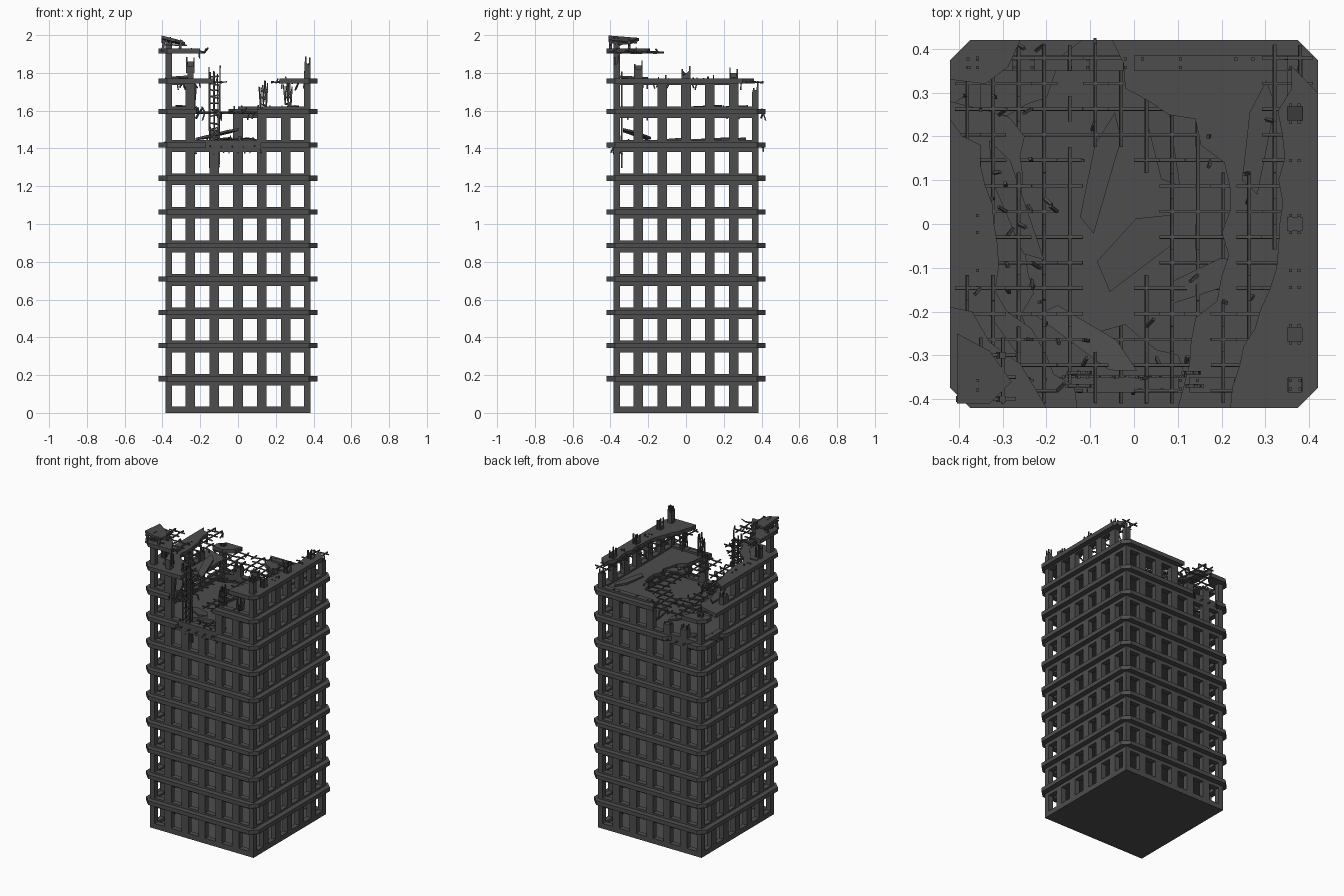
import bpy, bmesh, math, random
from mathutils import Vector

if "Cube" in bpy.data.objects:
    bpy.data.objects.remove(bpy.data.objects["Cube"])

random.seed(11)
W, T, E, CH = 0.385, 0.035, 0.42, 0.045      # wall line, wall thickness, ledge edge, ledge chamfer
PITCH, PIER, SLAB = 0.126, 0.051, 0.027
LEVELS = [0, .181, .356, .532, .709, .886, 1.064, 1.242, 1.418, 1.596, 1.757, 1.915]
concrete = bpy.data.materials.new("dark_concrete")
concrete.diffuse_color = (0.075, 0.075, 0.075, 1)
concrete.use_nodes = True
concrete.node_tree.nodes["Principled BSDF"].inputs["Base Color"].default_value = concrete.diffuse_color


def box(bm, lo, hi):
    v = [bm.verts.new((x, y, z)) for z in (lo[2], hi[2])
         for x, y in ((lo[0], lo[1]), (hi[0], lo[1]), (hi[0], hi[1]), (lo[0], hi[1]))]
    for f in ((3, 2, 1, 0), (4, 5, 6, 7), (0, 1, 5, 4), (1, 2, 6, 5), (2, 3, 7, 6), (3, 0, 4, 7)):
        bm.faces.new([v[i] for i in f])
    return v


def rod(bm, a, b, r=0.0035):
    a, b = Vector(a), Vector(b)
    d = (b - a).normalized()
    s = d.cross(Vector((0.3, 0.1, 1)) if abs(d.z) < .9 else Vector((1, 0, 0))).normalized() * r
    t = d.cross(s)
    lo, hi = ([bm.verts.new(p + o) for o in (s + t, t - s, -s - t, s - t)] for p in (a, b))
    for i in range(4):
        j = (i + 1) % 4
        bm.faces.new((lo[i], lo[j], hi[j], hi[i]))
    bm.faces.new(lo[::-1])
    bm.faces.new(hi)


def plate(bm, pts, z, t=SLAB, tilt=(0, 0)):
    """Extruded outline, optionally tilted about its first point."""
    x0, y0 = pts[0]
    zz = lambda x, y: z + (x - x0) * tilt[0] + (y - y0) * tilt[1]
    lo = [bm.verts.new((x, y, zz(x, y) - t / 2)) for x, y in pts]
    hi = [bm.verts.new((x, y, zz(x, y) + t / 2)) for x, y in pts]
    for i in range(len(pts)):
        j = (i + 1) % len(pts)
        bm.faces.new((lo[i], lo[j], hi[j], hi[i]))
    bm.faces.new(lo[::-1])
    bm.faces.new(hi)


def finish(bm, name):
    bmesh.ops.recalc_face_normals(bm, faces=bm.faces[:])
    bmesh.ops.triangulate(bm, faces=[f for f in bm.faces if len(f.verts) > 4])
    me = bpy.data.meshes.new(name)
    bm.to_mesh(me)
    bm.free()
    me.materials.append(concrete)
    bpy.context.collection.objects.link(bpy.data.objects.new(name, me))


def jag(pts):
    """Break up the inner edges of a slab outline."""
    out = []
    for i, p in enumerate(pts):
        q = pts[(i + 1) % len(pts)]
        out.append(p)
        same = any(abs(p[k] - q[k]) < .01 and abs(p[k]) > E - .01 for k in (0, 1))
        d = Vector((q[0] - p[0], q[1] - p[1]))
        if not same and d.length > 0.09:
            n = Vector((-d.y, d.x)).normalized()
            for k in range(1, int(d.length / .045)):
                m = Vector(p) + d * (k / int(d.length / .045)) + n * random.uniform(-.022, .022)
                out.append((max(-E, min(E, m.x)), max(-E, min(E, m.y))))
    return out


def inside(pts, x, y):
    hit = False
    for i, (ax, ay) in enumerate(pts):
        bx, by = pts[i - 1]
        if (ay > y) != (by > y) and x < (bx - ax) * (y - ay) / (by - ay) + ax:
            hit = not hit
    return hit


# walls: pier heights along each side
tops = {"front": [1.96, 1.86, 1.40, 1.40, 1.60, 1.62, 1.86],
        "back": [1.60, 1.50, 1.50, 1.60, 1.60, 1.60, 1.70],
        "left": [1.96, 1.84, 1.76, 1.76, 1.66, 1.42, 1.60],
        "right": [1.80, 1.82, 1.76, 1.81, 1.76, 1.80, 1.71]}


def side_box(bm, side, u0, u1, z0, z1):
    a, b = (-W, -W + T) if side in ("front", "left") else (W - T, W)
    if side in ("front", "back"):
        return box(bm, (u0, a, z0), (u1, b, z1))
    return box(bm, (a, u0, z0), (b, u1, z1))


bars = bmesh.new()
for side, h in tops.items():
    bm = bmesh.new()
    for i in range(7):
        u = (i - 3) * PITCH
        u0, u1 = u - PIER / 2, u + PIER / 2
        if i in (0, 6):
            u0, u1 = (-W, -W + .033) if i == 0 else (W - .033, W)
        side_box(bm, side, u0, u1, 0, min(h[i], 1.757))
        # slim broken stub above the tenth floor, with a slanted top
        if h[i] > 1.77:
            m = (u0 + u1) / 2
            v = side_box(bm, side, m - .016, m + .016, 1.757, h[i])
            for k in random.sample((4, 5, 6, 7), 2):
                v[k].co.z -= .025
        # bare reinforcement out of the pier
        for k in range(4):
            a = -W + .008 + (T - .016) * (k % 2)
            a = a if side in ("front", "left") else -a
            uu = u0 + .006 + (u1 - u0 - .012) * (k // 2)
            p = (uu, a) if side in ("front", "back") else (a, uu)
            rod(bars, (*p, h[i] - .06), (*p, h[i] + random.uniform(.005, .03)))
    # spandrels above and below the windows
    for i in range(6):
        u0, u1 = (i - 3) * PITCH, (i - 2) * PITCH
        if i == 0: u0 = -W
        if i == 5: u1 = W
        lim = min(h[i], h[i + 1])
        for k, z in enumerate(LEVELS[:10]):
            if lim > z - .03:
                side_box(bm, side, u0, u1, max(0, z - .036), z + (.035 if k == 0 else .026))
        if lim > 1.75:
            side_box(bm, side, u0, u1, 1.735, 1.757)
    finish(bm, side + "_wall")
finish(bars, "pier_rebar")

# intact floor slabs with chamfered corners
full = [(-E + CH, -E), (E - CH, -E), (E, -E + CH), (E, E - CH),
        (E - CH, E), (-E + CH, E), (-E, E - CH), (-E, -E + CH)]
bm = bmesh.new()
plate(bm, [(-W, -W), (W, -W), (W, W), (-W, W)], .008, .016)
for z in LEVELS[1:8]:
    plate(bm, full, z)
finish(bm, "floor_slabs")

# broken floor slabs, each with its exposed reinforcement mesh
FL, FR = [(-E, -E + CH), (-E + CH, -E)], [(E - CH, -E), (E, -E + CH)]
BR, BL = [(E, E - CH), (E - CH, E)], [(-E + CH, E), (-E, E - CH)]
broken = [
    (8, FL + [(-.17, -E), (-.15, -.28), (-.02, -.23), (.1, -.3), (.12, -E)] + FR + BR
     + [(-.12, E), (-.2, .29), (-.34, .25), (-E, .14)]),
    (8, BL + [(-E, .27), (-.36, .31), (-.3, E)]),
    (9, FL + [(-.22, -E), (-.24, -.25), (-.27, .02), (-.25, .2), (-.34, .26), (-E, .28)]),
    (9, [(.1, -E)] + FR + BR + [(-.05, E), (-.02, .31), (.14, .24), (.22, .08), (.2, -.12), (.13, -.27)]),
    (9, BL + [(-E, .33), (-.34, .32), (-.26, E)]),
    (10, FL + [(-.13, -E), (-.2, -.3), (-.29, -.2), (-.32, .0), (-.35, .18), (-E, .24)]),
    (10, [(.22, -E)] + FR + [(E, .3), (.36, .36), (.33, .1), (.31, -.15), (.25, -.28)]),
    (11, FL + [(-.2, -E), (-.26, -.32), (-.33, -.27), (-.37, -.2), (-E, -.19)])]
step = .0585
for n, (lv, pts) in enumerate(broken):
    z, bm, rb = LEVELS[lv], bmesh.new(), bmesh.new()
    reach = .11 if lv < 10 else .065
    plate(bm, jag(pts), z)
    finish(bm, f"broken_slab_{n + 1}")
    near = lambda x, y: any(inside(pts, x + dx, y + dy) for dx in (-reach, 0, reach) for dy in (-reach, 0, reach))
    for a in range(-6, 8):
        for b in range(-7, 7):
            for ax in (0, 1):
                p, q = [a * step - .03, b * step], [a * step - .03, (b + 1) * step]
                if ax: p, q = p[::-1], q[::-1]
                m = ((p[0] + q[0]) / 2, (p[1] + q[1]) / 2)
                if all(inside(pts, *c) for c in (p, q, m)):
                    continue
                if near(*m) and max(map(abs, p + q)) < E:
                    sag = [z - (0 if inside(pts, *c) else .007) + random.uniform(-.004, .004) for c in (p, q)]
                    rod(rb, (*p, sag[0]), (*q, sag[1]))
                    # bent bar ends, up or down
                    if random.random() < .2:
                        rod(rb, (*q, sag[1]), (q[0] + random.uniform(-.02, .02), q[1] + random.uniform(-.02, .02),
                                               sag[1] + random.choice((-.04, -.03, .02, .03))))
    finish(rb, f"slab_rebar_{n + 1}")

# standing and hanging bar cages around the front gap
bm = bmesh.new()
for x0, x1, y0, z0, z1 in ((-.16, .12, -.38, 1.37, 1.46), (-.15, -.1, -.37, 1.29, 1.83), (.12, .15, -.37, 1.6, 1.75),
                           (.25, .28, -.37, 1.6, 1.75), (-.27, -.23, -.37, 1.6, 1.76)):
    cols = max(2, round((x1 - x0) / .028))
    for d in (0, .03):
        y = y0 + d
        for i in range(cols + 1):
            x = x0 + (x1 - x0) * i / cols
            rod(bm, (x, y, z0 + random.uniform(0, .04)), (x + random.uniform(-.01, .01), y, z1 + random.uniform(-.04, .01)))
        for k in range(1, int((z1 - z0) / .035)):
            rod(bm, (x0, y, z0 + k * .035), (x1, y, z0 + k * .035 + random.uniform(-.012, .012)))
finish(bm, "hanging_rebar")

# remains of the topmost corner
bm = bmesh.new()
for x, y in ((-.4, -.4), (-.31, -.4), (-.4, -.3), (-.31, -.3)):
    rod(bm, (x, y, 1.915), (x + .01, y, 1.975), .007)
plate(bm, [(-.405, -.41), (-.33, -.41), (-.28, -.36), (-.33, -.29), (-.405, -.25)], 1.99, .016, (-.25, -.08))
for k in range(3):
    rod(bm, (-.4, -.4 + k * .05, 1.95), (-.27, -.4 + k * .05, 1.945))
    rod(bm, (-.4 + k * .05, -.41, 1.97), (-.4 + k * .05, -.26, 1.96))
finish(bm, "top_corner")

# fallen slab pieces lying on the broken floors
bm = bmesh.new()
for x, y, z, l, w, ang, tl in ((-.1, -.26, 1.45, .26, .06, -35, .2), (.17, -.12, 1.58, .2, .06, 20, .1),
                               (-.28, .05, 1.61, .3, .05, 110, .05), (-.08, .12, 1.44, .28, .05, 75, .05),
                               (.06, .2, 1.44, .24, .05, 100, .05), (.28, .2, 1.61, .26, .05, 80, .05),
                               (-.31, -.28, 1.77, .2, .06, -60, .05), (.0, -.05, 1.44, .22, .09, 40, .05)):
    c, s = math.cos(math.radians(ang)), math.sin(math.radians(ang))
    loc = ((-l / 2, -w / 2), (l * .3, -w * .6), (l / 2, 0), (l * .2, w / 2), (-l * .4, w * .3))
    plate(bm, [(x + a * c - b * s, y + a * s + b * c) for a, b in loc], z, .012, (tl * c, tl * s))
finish(bm, "fallen_slabs")
